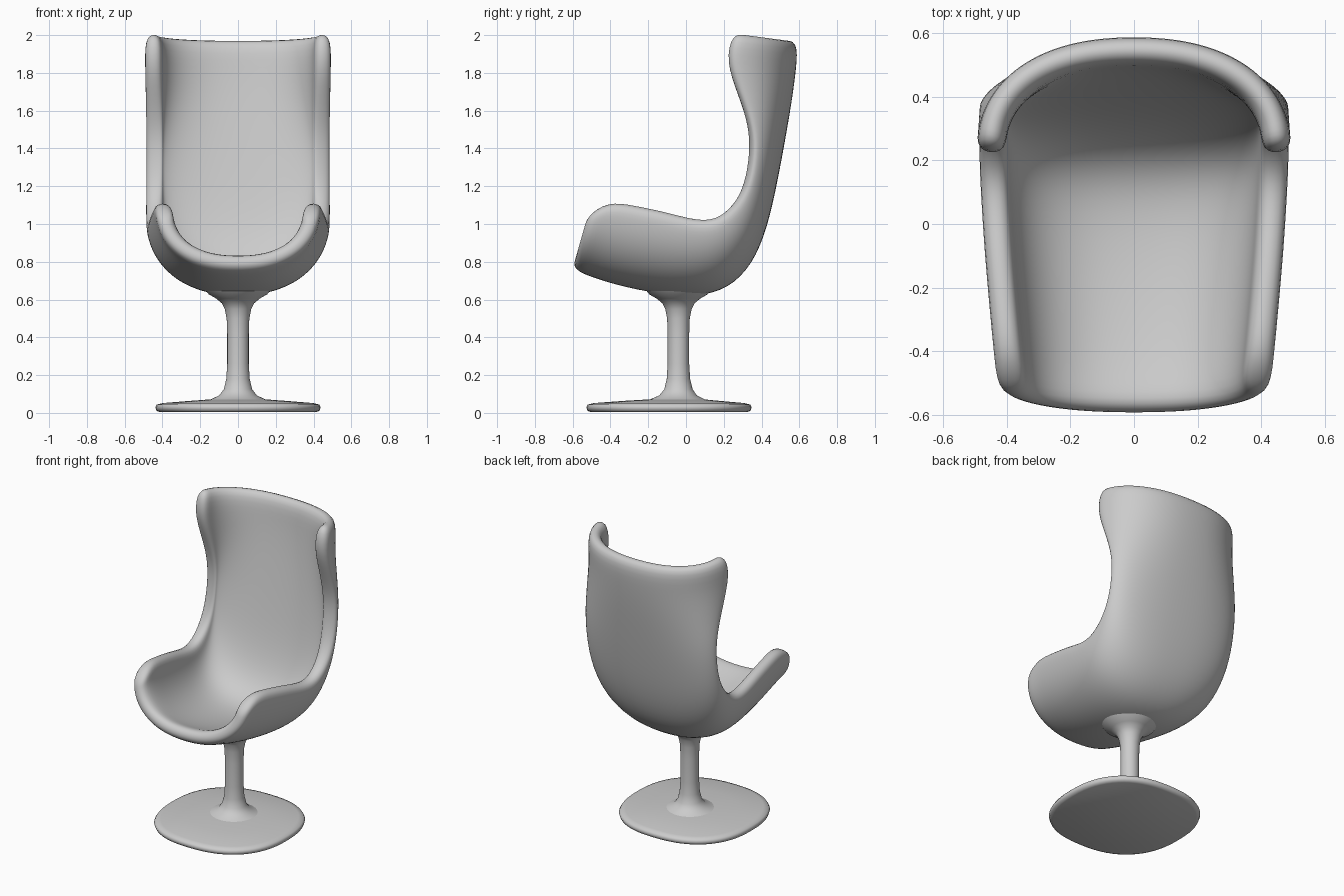
import bpy
from math import sin, cos, pi, radians, copysign

if "Cube" in bpy.data.objects:
    bpy.data.objects.remove(bpy.data.objects["Cube"])


def spow(v, e):
    return copysign(abs(v) ** e, v)


def make_object(name, verts, faces, subdiv, thickness=0.0):
    mesh = bpy.data.meshes.new(name)
    mesh.from_pydata(verts, [], faces)
    obj = bpy.data.objects.new(name, mesh)
    bpy.context.collection.objects.link(obj)
    if thickness:
        sol = obj.modifiers.new("thickness", 'SOLIDIFY')
        sol.thickness = thickness
        sol.offset = 0
        sol.use_even_offset = True
    if subdiv:
        sub = obj.modifiers.new("smooth", 'SUBSURF')
        sub.levels = sub.render_levels = subdiv
    bpy.ops.object.select_all(action='DESELECT')
    obj.select_set(True)
    bpy.context.view_layer.objects.active = obj
    bpy.ops.object.shade_smooth_by_angle(angle=radians(60))
    return obj


# Shell: U-shaped sections from the front lip to the top of the back.
# Each row: centre y, centre z, rim y, rim z, half width
sections = [
    (-.592, .808, -.525, 1.04, .385),
    (-.50, .765, -.415, 1.125, .398),
    (-.35, .717, -.27, 1.10, .412),
    (-.15, .675, -.10, 1.065, .428),
    (.05, .658, .04, 1.025, .438),
    (.20, .695, .155, 1.02, .445),
    (.315, .81, .255, 1.10, .448),
    (.39, 1.00, .318, 1.215, .448),
    (.443, 1.25, .345, 1.38, .447),
    (.48, 1.45, .335, 1.52, .447),
    (.515, 1.65, .277, 1.68, .449),
    (.54, 1.83, .205, 1.865, .453),
    (.550, 1.975, .245, 2.015, .452),
]
ACROSS = 17
EXP = 0.88
verts, faces = [], []
for cy, cz, ry, rz, w in sections:
    for j in range(ACROSS):
        t = -pi / 2 + pi * j / (ACROSS - 1)
        f = 1 - max(cos(t), 0) ** EXP
        verts.append((w * spow(sin(t), EXP),
                      cy + (ry - cy) * f, cz + (rz - cz) * f))
for i in range(len(sections) - 1):
    for j in range(ACROSS - 1):
        a = i * ACROSS + j
        faces.append((a, a + 1, a + ACROSS + 1, a + ACROSS))
make_object("seat_shell", verts, faces, 2, 0.092)


def loft(name, rings, sides=64):
    """Stack of rounded rings: radius, z, centre y, squareness."""
    verts, faces = [], []
    for r, z, cy, n in rings:
        for k in range(sides):
            a = 2 * pi * k / sides
            verts.append((r * spow(cos(a), 2 / n), cy + r * spow(sin(a), 2 / n), z))
    for i in range(len(rings) - 1):
        for k in range(sides):
            k2 = (k + 1) % sides
            faces.append((i * sides + k, i * sides + k2,
                          (i + 1) * sides + k2, (i + 1) * sides + k))
    faces.append(tuple(reversed(range(sides))))
    last = (len(rings) - 1) * sides
    faces.append(tuple(range(last, last + sides)))
    return make_object(name, verts, faces, 0)


# Foot plate: rounded-square disc, slightly domed
loft("base_plate", [
    (.415, .004, -.09, 2.4), (.432, .012, -.09, 2.4), (.438, .030, -.09, 2.4),
    (.430, .044, -.09, 2.4), (.400, .052, -.09, 2.4), (.25, .064, -.075, 2.2),
    (.14, .072, -.05, 2)])

# Stem: flared at the foot and under the seat
loft("stem", [
    (.18, .055, -.05, 2), (.14, .074, -.045, 2), (.10, .092, -.042, 2),
    (.075, .125, -.04, 2), (.062, .18, -.04, 2), (.057, .26, -.04, 2),
    (.057, .42, -.04, 2), (.060, .50, -.04, 2), (.070, .55, -.04, 2),
    (.085, .58, -.04, 2), (.115, .605, -.04, 2), (.155, .628, -.04, 2),
    (.18, .66, -.04, 2)])
